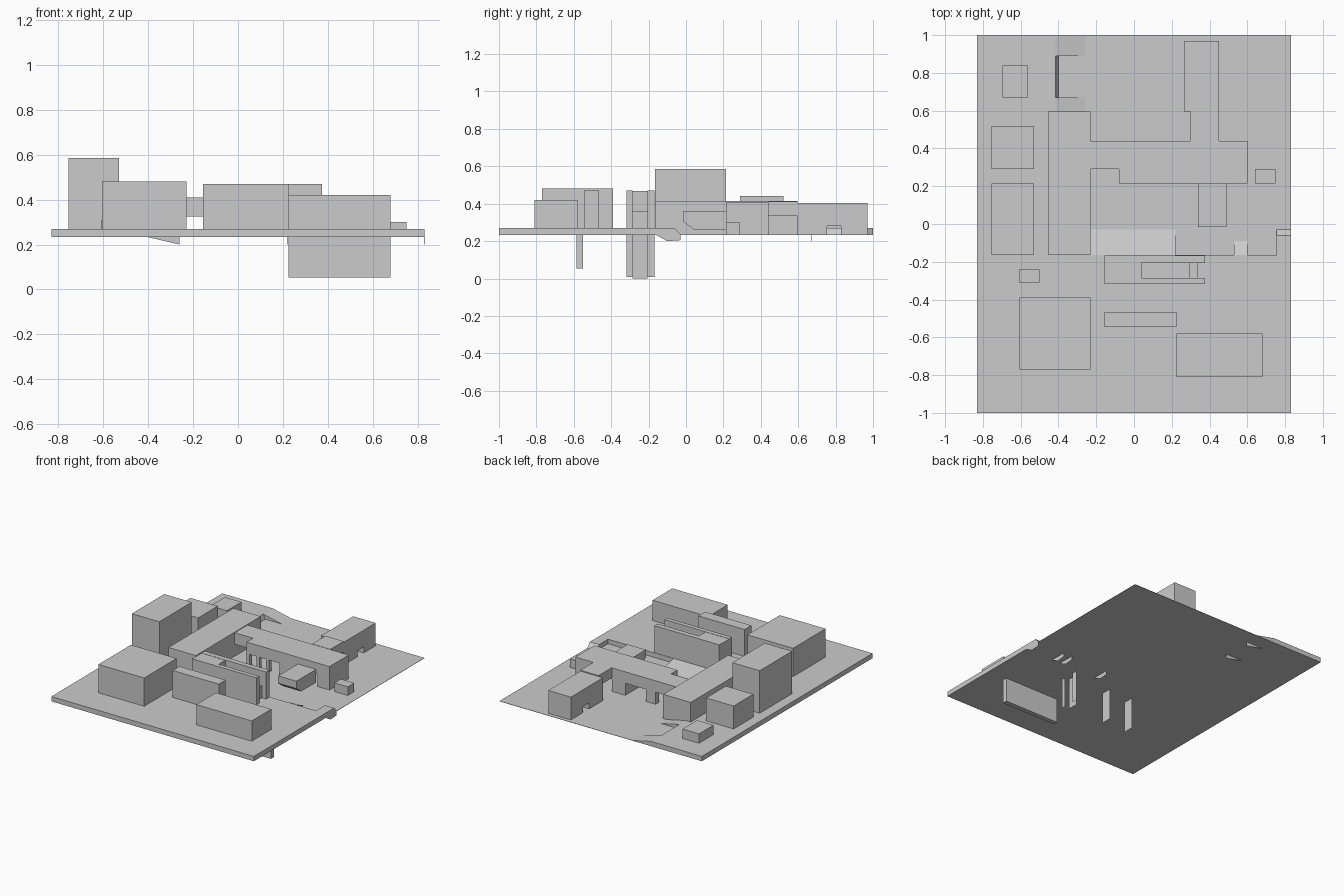
import bpy, bmesh

if "Cube" in bpy.data.objects:
    bpy.data.objects.remove(bpy.data.objects["Cube"])

mat = bpy.data.materials.new("light_grey")
mat.diffuse_color = (0.6, 0.6, 0.6, 1)
mat.use_nodes = True
mat.node_tree.nodes["Principled BSDF"].inputs["Base Color"].default_value = mat.diffuse_color

HI, LO, LOW = 0.27, 0.236, 0.20   # upper terrace, lower terrace, skirt foot


def mesh(name, verts, faces, solid=True):
    me = bpy.data.meshes.new(name)
    me.from_pydata(verts, [], faces)
    if solid:
        bm = bmesh.new()
        bm.from_mesh(me)
        bmesh.ops.recalc_face_normals(bm, faces=bm.faces)
        bm.to_mesh(me)
        bm.free()
    ob = bpy.data.objects.new(name, me)
    bpy.context.collection.objects.link(ob)
    me.materials.append(mat)
    return ob


def prism(name, profile, lo, hi, axis):
    """Extrude a (u, z) profile along x or y; u is the other ground axis."""
    n = len(profile)
    at = lambda u, z, w: (w, u, z) if axis == 'x' else (u, w, z)
    verts = [at(u, z, w) for w in (lo, hi) for u, z in profile]
    faces = [tuple(range(n)), tuple(range(2 * n - 1, n - 1, -1))]
    faces += [(i, (i + 1) % n, n + (i + 1) % n, n + i) for i in range(n)]
    return mesh(name, verts, faces)


def box(name, x0, x1, y0, y1, z0, z1):
    return prism(name, [(x0, z0), (x1, z0), (x1, z1), (x0, z1)], y0, y1, 'y')


def end_panel(name, x, y0, y1, z0, z1):
    """Single sheet facing +x."""
    mesh(name, [(x, y0, z0), (x, y1, z0), (x, y1, z1), (x, y0, z1)], [(0, 1, 2, 3)], False)


# Ground: one lower sheet with an L-shaped raised terrace on it
box("lower_ground", -0.83, 0.83, -1, 1, 0.234, LO)
box("front_terrace", -0.83, 0.83, -1, -0.165, 0.234, HI)
box("left_terrace", -0.83, -0.415, -0.165, 1, 0.234, HI)

# Ramps descending to the lower ground
for x0, x1, ya, yb in [(-0.23, 0.22, -0.165, -0.03), (0.53, 0.60, -0.165, -0.09),
                       (0.755, 0.83, -0.06, -0.03)]:
    prism("back_ramp", [(-0.165, LO), (-0.165, HI), (ya + 1e-4, HI), (yb, LO)], x0, x1, 'x')
for y0, y1 in [(0.59, 0.67), (0.89, 1.0)]:
    prism("side_ramp", [(-0.415, LO), (-0.415, HI), (-0.26, LO)], y0, y1, 'y')
prism("notch_wall", [(-0.42, LO), (-0.42, HI), (-0.415, HI), (-0.40, LO)], 0.67, 0.89, 'y')

# Triangular skirts that hang under the ramp sides
for x in (0.22, 0.53, 0.60, 0.83):
    prism("ramp_skirt", [(-0.165, LO), (-0.03, LO), (-0.03, 0.205), (-0.10, LOW)], x - 0.001, x, 'x')
for y in (0.67, 0.89):
    prism("ramp_skirt", [(-0.415, LO), (-0.26, LO), (-0.26, LOW)], y - 0.001, y, 'y')

# Plain block buildings
for name, *dims in [
    ("front_left_block", -0.605, -0.23, -0.77, -0.39, HI, 0.48),
    ("front_right_block", 0.225, 0.68, -0.81, -0.58, HI, 0.42),
    ("front_right_basement_wall", 0.225, 0.68, -0.585, -0.55, 0.053, HI),
    ("front_bar", -0.155, 0.225, -0.545, -0.465, HI, 0.47),
    ("long_left_block", -0.455, -0.23, -0.165, 0.595, LO, 0.415),
    ("tower", -0.755, -0.53, -0.165, 0.215, HI, 0.585),
    ("tower_neighbour", -0.755, -0.53, 0.29, 0.52, HI, 0.44),
    ("back_left_hut", -0.695, -0.56, 0.67, 0.84, HI, 0.34),
    ("left_hut", -0.61, -0.50, -0.31, -0.24, HI, 0.31),
    ("right_hut", 0.64, 0.75, 0.215, 0.29, LO, 0.30),
]:
    box(name, *dims)

# Twin walls with two connectors
twin = [(-0.318, -0.286), (-0.206, -0.168)]
for y0, y1 in twin:
    box("twin_wall", -0.155, 0.375, y0, y1, HI, 0.47)
    end_panel("twin_wall_foot", 0.375, y0, y1, 0.007, HI)
box("west_connector", -0.155, 0.04, -0.286, -0.206, HI, 0.468)
box("east_connector", 0.295, 0.34, -0.286, -0.206, HI, 0.36)
for x in (-0.155, 0.04, 0.34):
    end_panel("connector_foot", x, -0.286, -0.206, 0.0, HI)

# Raised cross bar on legs
box("cross_bar", -0.08, 0.60, 0.215, 0.44, 0.325, 0.41)
box("cross_bar_link", -0.23, -0.08, 0.29, 0.44, 0.325, 0.41)
box("cross_bar_end_leg", 0.50, 0.60, 0.215, 0.44, LO, 0.325)
box("cross_bar_mid_leg", 0.19, 0.30, 0.215, 0.44, LO, 0.325)
for x in (-0.08, 0.0, 0.08):
    box("cross_bar_column", x, x + 0.025, 0.215, 0.24, LO, 0.325)
box("cross_bar_back_leg", -0.06, 0.02, 0.40, 0.44, LO, 0.325)

# Overhanging room with a bevelled lower front edge
prism("overhang_room", [(-0.015, 0.305), (-0.015, 0.36), (0.215, 0.36), (0.215, 0.263), (0.04, 0.263)],
      0.34, 0.49, 'x')

# Back block with a passage through it, and the raised link to it
box("back_link", 0.30, 0.45, 0.44, 0.595, 0.335, 0.412)
prism("back_block", [(0.595, LO), (0.595, 0.405), (0.97, 0.405), (0.97, LO),
                     (0.83, LO), (0.83, 0.28), (0.755, 0.28), (0.755, LO)], 0.265, 0.45, 'x')
